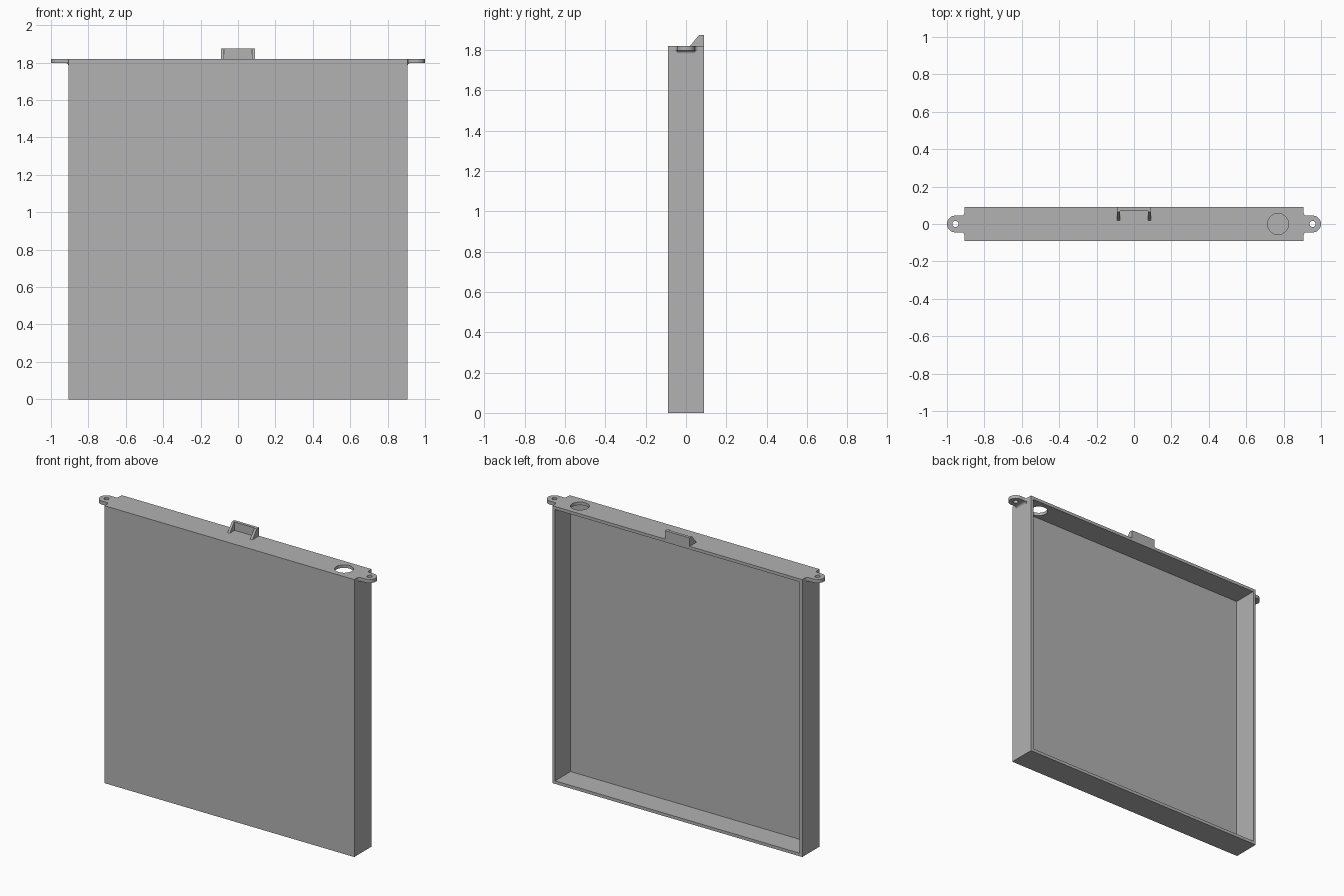
import bpy, bmesh
from math import sin, cos, pi
from mathutils import Vector

W, D, H, T = 0.907, 0.09, 1.82, 0.02      # half width, half depth, height, wall
TAB_R, TAB_X, TAB_T = 0.045, 0.955, 0.023

cube = bpy.data.objects.get("Cube")
if cube:
    bpy.data.objects.remove(cube, do_unlink=True)

grey = bpy.data.materials.new("plain grey")
grey.use_nodes = True
colour = (0.445, 0.445, 0.445, 1)
grey.diffuse_color = colour
grey.node_tree.nodes["Principled BSDF"].inputs["Base Color"].default_value = colour


def finish(name, bm):
    """Turn a bmesh into a named grey object."""
    bmesh.ops.recalc_face_normals(bm, faces=bm.faces)
    mesh = bpy.data.meshes.new(name)
    bm.to_mesh(mesh)
    bm.free()
    mesh.materials.append(grey)
    obj = bpy.data.objects.new(name, mesh)
    bpy.context.collection.objects.link(obj)
    return obj


def prism(name, points, axis, length):
    """Extrude a closed outline of 3D points along an axis."""
    bm = bmesh.new()
    face = bm.faces.new([bm.verts.new(p) for p in points])
    new = bmesh.ops.extrude_face_region(bm, geom=[face])["geom"]
    verts = [g for g in new if isinstance(g, bmesh.types.BMVert)]
    bmesh.ops.translate(bm, verts=verts, vec=Vector(axis) * length)
    return finish(name, bm)


def drill(obj, x, radius):
    """Cut a vertical round hole near the top of an object."""
    ring = [(x + radius * cos(2 * pi * i / 48), radius * sin(2 * pi * i / 48), H - 0.1)
            for i in range(48)]
    cutter = prism("hole_cutter", ring, (0, 0, 1), 0.2)
    cutter.hide_render = True
    mod = obj.modifiers.new("hole", "BOOLEAN")
    mod.operation, mod.solver, mod.object = "DIFFERENCE", "EXACT", cutter
    bpy.context.view_layer.update()
    deps = bpy.context.evaluated_depsgraph_get()
    mesh = bpy.data.meshes.new_from_object(obj.evaluated_get(deps))
    obj.modifiers.clear()
    obj.data = mesh
    bpy.data.objects.remove(cutter, do_unlink=True)


def arc(cx, cy, r, start, end, n):
    return [(cx + r * cos(start + (end - start) * i / n),
             cy + r * sin(start + (end - start) * i / n)) for i in range(n + 1)]


# Shallow tray, open at the back, with a round port in its top wall
bm = bmesh.new()
bmesh.ops.create_cube(bm, size=1)
for v in bm.verts:
    v.co = (v.co.x * 2 * W, v.co.y * 2 * D, (v.co.z + 0.5) * H)
back = max(bm.faces, key=lambda f: f.calc_center_median().y)
bmesh.ops.inset_region(bm, faces=[back], thickness=T, use_even_offset=True)
new = bmesh.ops.extrude_discrete_faces(bm, faces=[back])["faces"][0]
bmesh.ops.translate(bm, verts=new.verts, vec=(0, T - 2 * D, 0))
tray = finish("tray", bm)
drill(tray, 0.77, 0.056)

# Mounting ears with flared roots, screw holes and a fillet underneath
F = 0.015
half = arc(W + F, TAB_R + F, F, pi, 1.5 * pi, 6)
outline = half + arc(TAB_X, 0, TAB_R, pi / 2, -pi / 2, 24) + [(x, -y) for x, y in reversed(half)]
fillet = [(W, H - TAB_T)] + arc(W + F, H - TAB_T - F, F, pi / 2, pi, 6)
for side, sign in (("left", 1), ("right", -1)):
    ear = prism(side + "_ear", [(sign * x, y, H - TAB_T) for x, y in outline], (0, 0, 1), TAB_T)
    drill(ear, sign * TAB_X, 0.016)
    prism(side + "_ear_fillet", [(sign * x, -TAB_R, z) for x, z in fillet],
          (0, 1, 0), 2 * TAB_R)

# Upright catch on the top edge, with two sloping end braces
B, G, TOP = 0.09, 0.016, 1.875
prism("catch_plate", [(G - B, D - T, H), (G - B, D, H), (G - B, D, TOP), (G - B, D - T, TOP)],
      (1, 0, 0), 2 * (B - G))
for side, x in (("left", B - G), ("right", -B)):
    prism(side + "_catch_brace",
          [(x, 0.02, H), (x, D, H), (x, D, TOP), (x, 0.065, TOP)], (1, 0, 0), G)

# Smooth the curved parts and keep hard edges crisp
bpy.ops.object.select_all(action="DESELECT")
for obj in bpy.context.collection.objects:
    if obj.type == "MESH" and grey.name in obj.data.materials:
        obj.select_set(True)
        bpy.context.view_layer.objects.active = obj
bpy.ops.object.shade_smooth_by_angle(angle=pi / 6)
